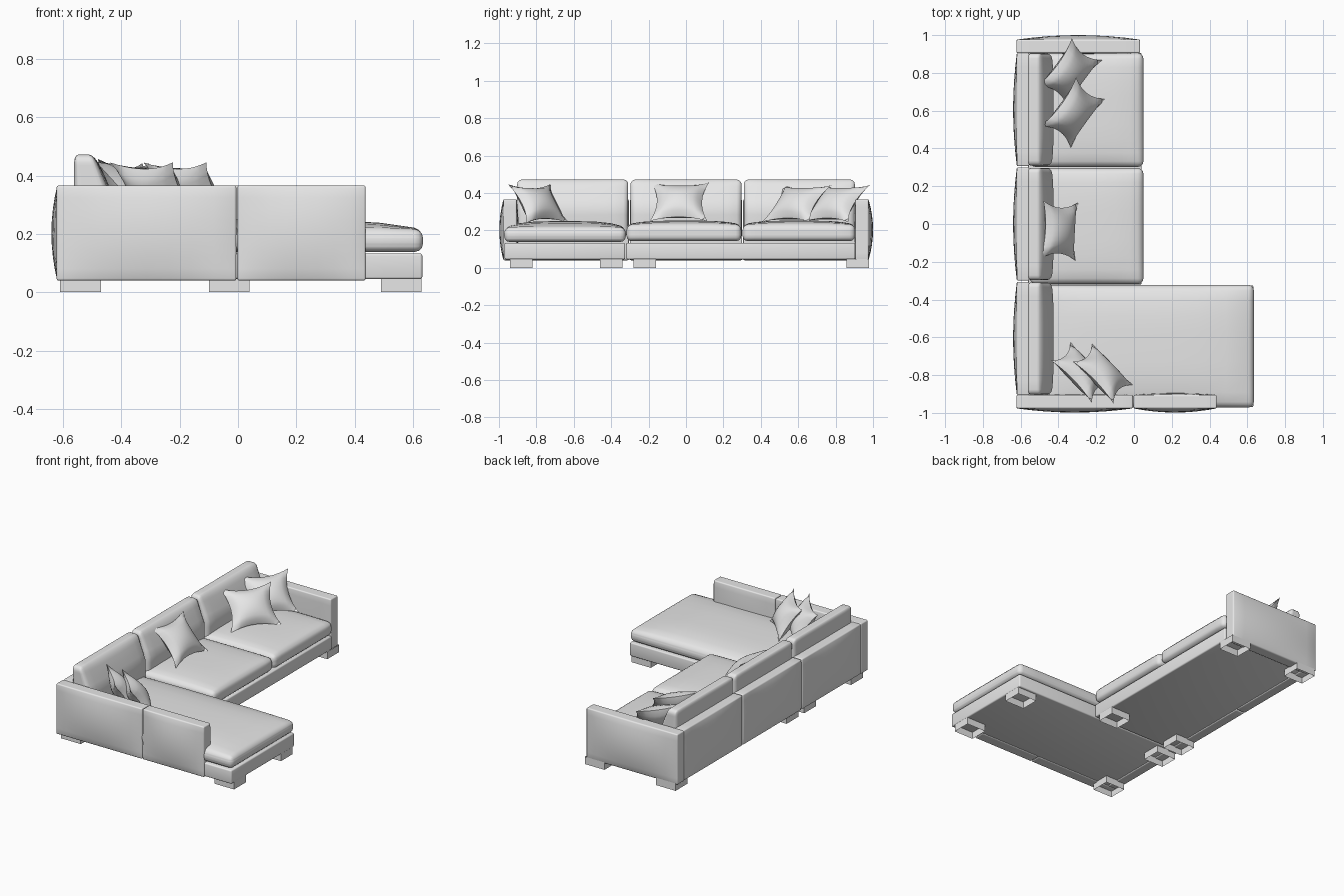
import bpy, bmesh
from math import cos, sin, radians
from mathutils import Matrix, Vector

cube = bpy.data.objects.get("Cube")
if cube:
    bpy.data.objects.remove(cube, do_unlink=True)

fabric = bpy.data.materials.new("grey_fabric")
fabric.use_nodes = True
GREY = (0.8, 0.8, 0.8, 1)
fabric.diffuse_color = GREY
fabric.node_tree.nodes["Principled BSDF"].inputs["Base Color"].default_value = GREY
parts = []


def finish(name, bm):
    bmesh.ops.recalc_face_normals(bm, faces=bm.faces)
    mesh = bpy.data.meshes.new(name)
    bm.to_mesh(mesh)
    bm.free()
    mesh.materials.append(fabric)
    obj = bpy.data.objects.new(name, mesh)
    bpy.context.collection.objects.link(obj)
    parts.append(obj)
    return obj


def soft_box(name, lo, hi, bevel, bulge=None, power=2, taper=0):
    """Rounded box; bulge maps an axis to its (low side, high side) swelling."""
    lo, hi = Vector(lo), Vector(hi)
    mid, half = (lo + hi) / 2, (hi - lo) / 2
    bm = bmesh.new()
    bmesh.ops.create_cube(bm, size=2, matrix=Matrix.Translation(mid) @ Matrix.Diagonal((*half, 1)))
    bmesh.ops.bevel(bm, geom=bm.edges[:], offset=bevel, segments=3, profile=0.5, affect='EDGES')
    if bulge:
        for axis in range(3):
            for t in (-0.75, -0.5, -0.25, 0, 0.25, 0.5, 0.75):
                normal = Vector((0, 0, 0))
                normal[axis] = 1
                bmesh.ops.bisect_plane(bm, geom=bm.verts[:] + bm.edges[:] + bm.faces[:],
                                       plane_co=mid + normal * half[axis] * t, plane_no=normal)
        for v in bm.verts:
            p = [(v.co[i] - mid[i]) / half[i] for i in range(3)]
            for axis, sides in bulge.items():
                b, c = [abs(p[i]) for i in range(3) if i != axis]
                swell = max(0, 1 - b ** power) * max(0, 1 - c ** power)
                v.co[axis] += p[axis] * sides[p[axis] > 0] * swell
            v.co.x -= taper * max(0, p[2]) * (p[0] + 1) / 2
    return finish(name, bm)


def pillow(name, centre, facing, lean, width, height, depth=0.058):
    """Pinched-corner throw pillow, turned by facing and tipped back by lean."""
    f, e = radians(facing), radians(lean)
    out = Vector((cos(f) * cos(e), sin(f) * cos(e), sin(e)))
    up = Vector((-cos(f) * sin(e), -sin(f) * sin(e), cos(e)))
    side = up.cross(out)
    bm = bmesh.new()
    for sign in (-1, 1):
        grid = bmesh.ops.create_grid(bm, x_segments=10, y_segments=10, size=1)
        for v in grid["verts"]:
            a, b = v.co.x, v.co.y
            x = a * (1 - 0.22 * (1 - b * b)) * width / 2
            y = b * (1 - 0.22 * (1 - a * a)) * height / 2
            z = sign * depth * max(0, (1 - a * a) * (1 - b * b)) ** 0.6
            v.co = Vector(centre) + side * x + up * y + out * z
    bmesh.ops.remove_doubles(bm, verts=bm.verts, dist=0.0005)
    finish(name, bm)


# Bases
soft_box("seat_base", (-0.56, -0.32, 0.045), (0.04, 0.905, 0.133), 0.008)
soft_box("chaise_base", (-0.56, -0.97, 0.045), (0.632, -0.325, 0.133), 0.008)

# Seat cushions
for name, y0, y1 in (("middle", -0.318, 0.296), ("end", 0.302, 0.905)):
    soft_box(name + "_seat_cushion", (-0.55, y0, 0.142), (0.05, y1, 0.23), 0.03,
             {2: (0, 0.022)}, power=4)
soft_box("chaise_cushion", (-0.55, -0.972, 0.138), (0.635, -0.322, 0.215), 0.03,
         {2: (0, 0.034)}, power=4)

# Back panels and back cushions
for i, name in enumerate(("chaise", "middle", "end")):
    y = (i - 1) * 0.606
    soft_box(name + "_back_panel", (-0.62, y - 0.3, 0.04), (-0.555, y + 0.3, 0.366), 0.007,
             {0: (0.02, 0)})
    soft_box(name + "_back_cushion", (-0.562, y - 0.297, 0.17), (-0.437, y + 0.297, 0.472), 0.026,
             {0: (0, 0.012)}, power=4, taper=0.06)

# Arms
for name, x0, x1, y0, y1, swell in (
        ("chaise_arm_rear", -0.622, -0.006, -0.976, -0.905, (0.022, 0.006)),
        ("chaise_arm_front", -0.002, 0.438, -0.976, -0.905, (0.022, 0.01)),
        ("end_arm", -0.622, 0.032, 0.905, 0.976, (0.004, 0.024))):
    soft_box(name, (x0, y0, 0.04), (x1, y1, 0.366), 0.007, {1: swell})

# Hollow square legs
legs = [(x, y) for x in (-0.54, 0.56) for y in (-0.88, -0.4)]
legs += [(x, y) for x in (-0.54, -0.03) for y in (-0.22, 0.918)]
for i, (x, y) in enumerate(legs):
    bm = bmesh.new()
    bmesh.ops.create_cube(bm, size=1, matrix=Matrix.Translation((x, y, 0.024))
                          @ Matrix.Diagonal((0.14, 0.12, 0.048, 1)))
    caps = [f for f in bm.faces if abs(f.normal.z) > 0.9]
    bmesh.ops.delete(bm, geom=caps, context='FACES_ONLY')
    finish(f"leg_{i + 1}", bm)

# Throw pillows
pillow("middle_pillow", (-0.395, -0.035, 0.353), -3, 42, 0.31, 0.28)
pillow("end_pillow_back", (-0.34, 0.80, 0.343), -36, 45, 0.31, 0.28)
pillow("end_pillow_front", (-0.32, 0.59, 0.343), -36, 45, 0.32, 0.28)
pillow("chaise_pillow_back", (-0.28, -0.785, 0.343), 44, 35, 0.31, 0.25)
pillow("chaise_pillow_front", (-0.165, -0.79, 0.343), 44, 35, 0.31, 0.25)

# Smooth shading with crisp edges
bpy.ops.object.select_all(action='DESELECT')
for obj in parts:
    obj.select_set(True)
bpy.context.view_layer.objects.active = parts[0]
bpy.ops.object.shade_smooth_by_angle(angle=radians(40))
